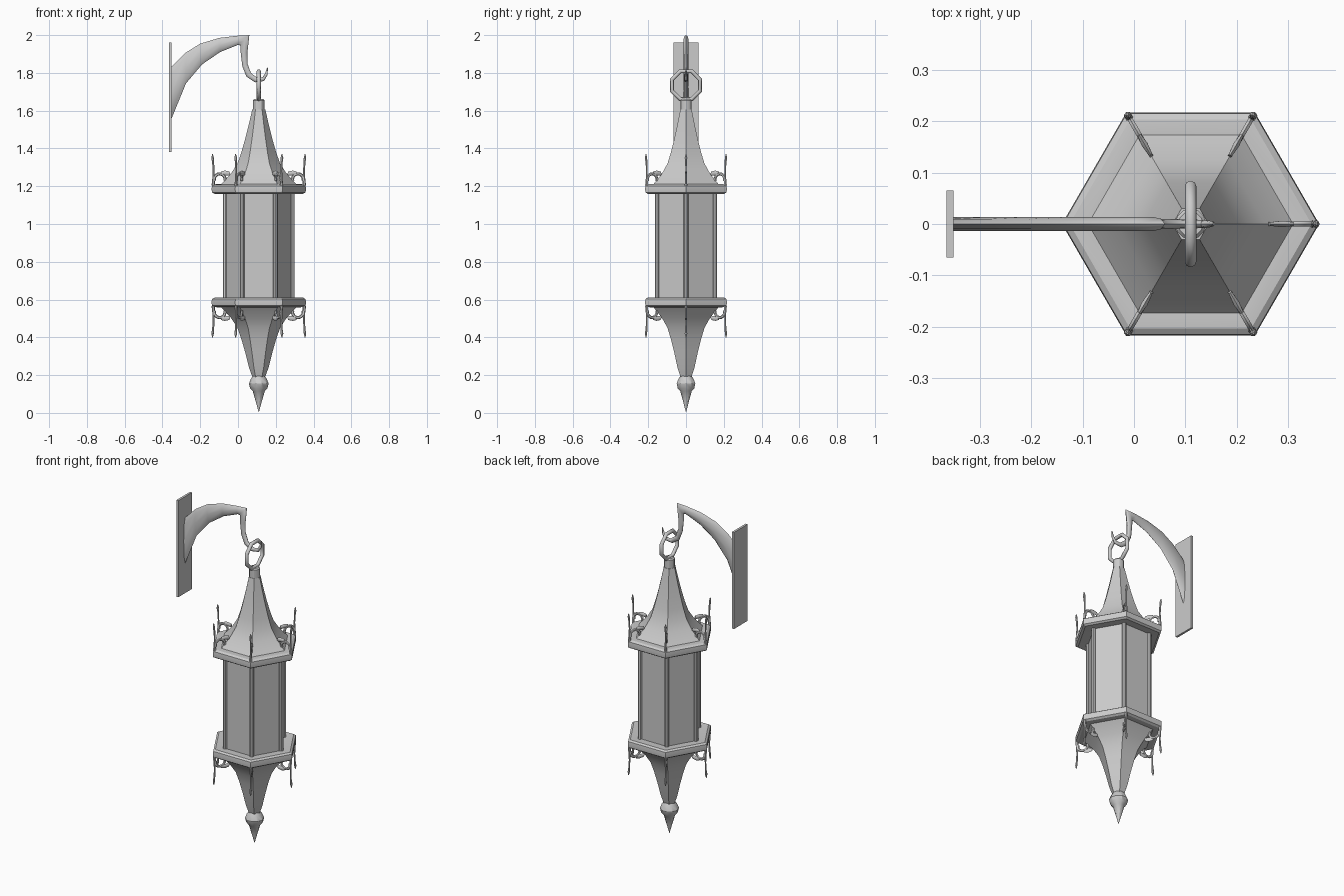
import bpy, bmesh, math
from mathutils import Vector

if "Cube" in bpy.data.objects:
    bpy.data.objects.remove(bpy.data.objects["Cube"])

CX = 0.11      # lantern axis
MID = 0.885    # mirror height between the upper and lower halves


def make(name, verts, faces, angle=30):
    me = bpy.data.meshes.new(name)
    me.from_pydata(verts, [], faces)
    bm = bmesh.new()
    bm.from_mesh(me)
    bmesh.ops.remove_doubles(bm, verts=bm.verts, dist=1e-5)
    bmesh.ops.recalc_face_normals(bm, faces=bm.faces)
    bm.to_mesh(me)
    bm.free()
    ob = bpy.data.objects.new(name, me)
    bpy.context.collection.objects.link(ob)
    bpy.ops.object.select_all(action='DESELECT')
    ob.select_set(True)
    bpy.context.view_layer.objects.active = ob
    bpy.ops.object.shade_smooth_by_angle(angle=math.radians(angle))
    return ob


def loft(rings, closed=False):
    """Skin a list of equal vertex rings, capped at the ends unless closed."""
    n, m = len(rings[0]), len(rings)
    verts = [tuple(v) for r in rings for v in r]
    faces = [(a * n + k, a * n + (k + 1) % n, (a + 1) % m * n + (k + 1) % n, (a + 1) % m * n + k)
             for a in range(m if closed else m - 1) for k in range(n)]
    if not closed:
        faces += [tuple(range(n)), tuple(range((m - 1) * n, m * n))]
    return verts, faces


def lathe(name, profile, sides, cx=CX, cy=0, flip=False, closed=False):
    rings = [[(cx + r * math.cos(math.tau * k / sides), cy + r * math.sin(math.tau * k / sides),
               2 * MID - z if flip else z) for k in range(sides)] for r, z in profile]
    return make(name, *loft(rings, closed))


def bar(pairs, sides=8):
    """Flat bar in the xz plane: (outer x, z, inner x, z, half width) per section."""
    rings = []
    for ox, oz, ix, iz, w in pairs:
        o, i = Vector((ox, 0, oz)), Vector((ix, 0, iz))
        c, h = (o + i) / 2, (o - i) / 2
        rings.append([c + h * math.cos(math.tau * k / sides) + Vector((0, w * math.sin(math.tau * k / sides), 0))
                      for k in range(sides)])
    return loft(rings)


# hexagonal roof / lower spire and rims
rim = [(0.17, 1.165), (0.235, 1.16), (0.248, 1.168), (0.25, 1.185), (0.248, 1.202),
       (0.235, 1.21), (0.205, 1.212), (0.17, 1.205)]
roof = [(0.205, 1.205), (0.185, 1.225), (0.145, 1.27), (0.113, 1.32), (0.092, 1.38),
        (0.072, 1.45), (0.052, 1.53), (0.035, 1.605)]
for label, flip in (("upper", False), ("lower", True)):
    lathe(label + "_rim", rim, 6, flip=flip, closed=True)
    lathe(label + "_spire", roof if not flip else roof[:-1] + [(0.03, 1.59)], 6, flip=flip)
lathe("roof_cap", [(0.03, 1.595), (0.03, 1.655), (0.024, 1.662)], 12)
lathe("bottom_finial", [(0.028, 0.20), (0.042, 0.18), (0.052, 0.155), (0.046, 0.13), (0.032, 0.115),
                        (0.016, 0.06), (0.001, 0.005)], 10)

# glass body with corner posts
lathe("glass_body", [(0.176, 0.59), (0.176, 1.18)], 6)
for k in range(6):
    a = math.tau * k / 6
    lathe("corner_post_%d" % k, [(0.012, 0.59), (0.012, 1.18)], 8,
          cx=CX + 0.177 * math.cos(a), cy=0.177 * math.sin(a))

# corner crockets: spike and curled scroll, six above and six below
spike = [(0.25, 1.205, 0.231, 1.205, 0.008), (0.246, 1.24, 0.233, 1.24, 0.006),
         (0.244, 1.28, 0.235, 1.28, 0.004), (0.247, 1.325, 0.236, 1.325, 0.005),
         (0.251, 1.35, 0.238, 1.35, 0.008), (0.247, 1.37, 0.243, 1.37, 0.002)]
scroll = []
for j in range(11):
    t = math.radians(-20 + 220 * j / 10)
    c, s = math.cos(t), math.sin(t)
    scroll.append((0.207 + 0.037 * c, 1.237 + 0.037 * s, 0.207 + 0.02 * c, 1.237 + 0.02 * s, 0.006))
leaf = [(0.20, 1.278, 0.20, 1.258, 0.004), (0.18, 1.283, 0.178, 1.258, 0.007),
        (0.155, 1.278, 0.15, 1.255, 0.004)]
for label, flip in (("upper", False), ("lower", True)):
    for part, sections in (("spike", spike), ("scroll", scroll), ("leaf", leaf)):
        verts, faces = bar(sections, 6)
        for k in range(6):
            c, s = math.cos(math.tau * k / 6), math.sin(math.tau * k / 6)
            pts = [(CX + x * c - y * s, x * s + y * c, 2 * MID - z if flip else z) for x, y, z in verts]
            make("%s_%s_%d" % (label, part, k), pts, faces, 45)

# octagonal hanging ring
rings = []
for k in range(8):
    a = math.tau * (k + 0.5) / 8
    rings.append([(CX + 0.011 * math.sin(math.tau * j / 8),
                   (0.08 + 0.011 * math.cos(math.tau * j / 8)) * math.cos(a),
                   1.735 + (0.08 + 0.011 * math.cos(math.tau * j / 8)) * math.sin(a)) for j in range(8)])
make("hanging_ring", *loft(rings, True), 50)

# wall plate
x0, x1, y, z0, z1 = -0.364, -0.351, 0.065, 1.38, 1.96
make("wall_plate", *loft([[(x, -y, z0), (x, y, z0), (x, y, z1), (x, -y, z1)] for x in (x0, x1)]))

# curved arm and hook
make("bracket_arm", *bar([
    (-0.355, 1.83, -0.355, 1.55, 0.014), (-0.28, 1.905, -0.275, 1.745, 0.014),
    (-0.20, 1.955, -0.19, 1.845, 0.014), (-0.10, 1.985, -0.095, 1.91, 0.014),
    (0.0, 1.997, 0.0, 1.948, 0.014), (0.06, 2.0, 0.012, 1.945, 0.014),
    (0.05, 1.91, 0.015, 1.90, 0.012), (0.05, 1.85, 0.023, 1.835, 0.011),
    (0.068, 1.80, 0.045, 1.78, 0.010), (0.10, 1.775, 0.09, 1.75, 0.009),
    (0.13, 1.777, 0.138, 1.757, 0.008), (0.143, 1.797, 0.157, 1.79, 0.006),
    (0.153, 1.825, 0.158, 1.828, 0.002)]), 45)
